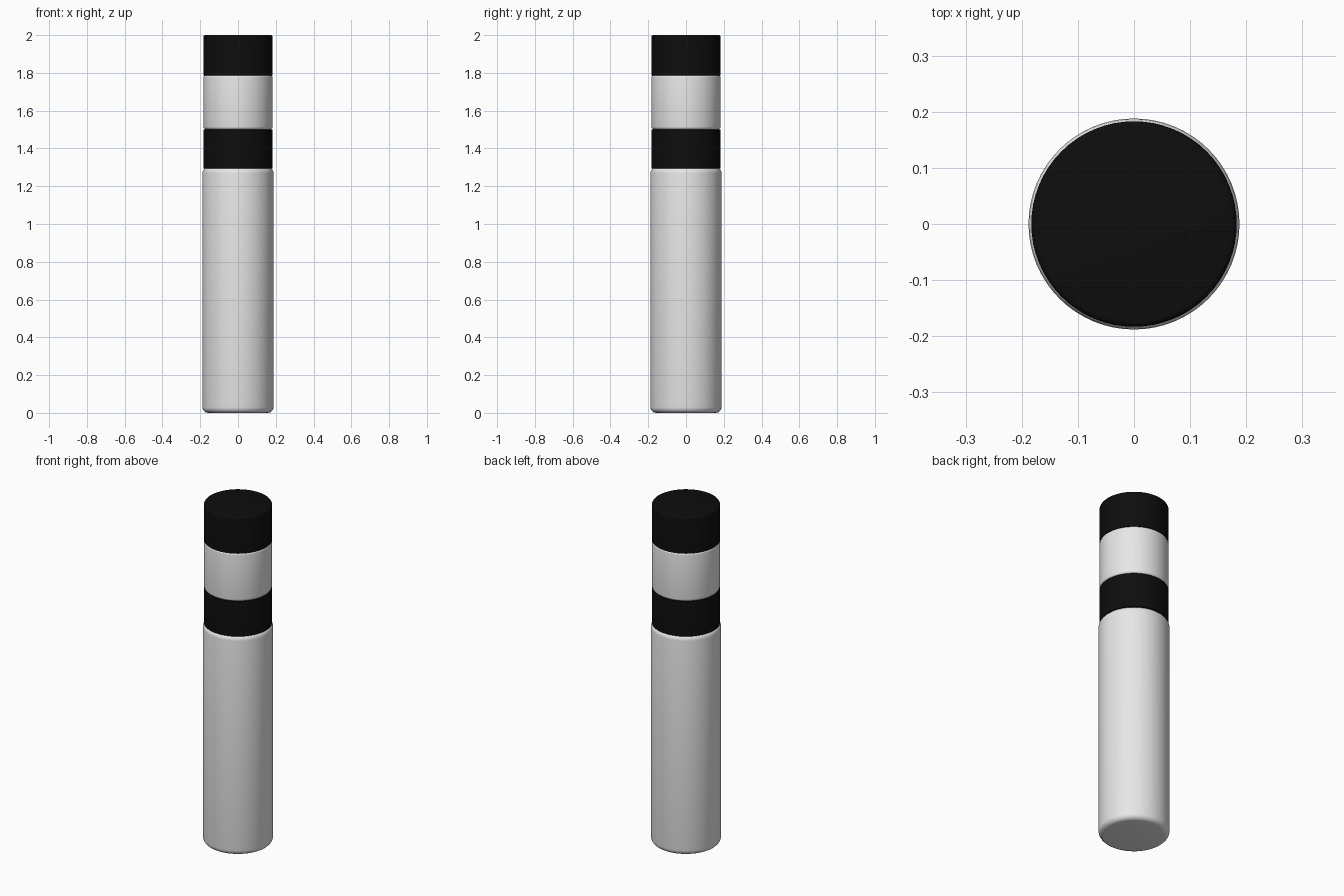
import bpy, bmesh, math

if "Cube" in bpy.data.objects:
    bpy.data.objects.remove(bpy.data.objects["Cube"])

SEGMENTS = 64


def material(name, rgb):
    m = bpy.data.materials.new(name)
    m.diffuse_color = (*rgb, 1.0)
    m.use_nodes = True
    m.node_tree.nodes["Principled BSDF"].inputs["Base Color"].default_value = m.diffuse_color
    return m


white = material("soft_white", (0.8, 0.8, 0.8))
black = material("matte_black", (0.004, 0.004, 0.004))


def drum(name, radius, z0, z1, round_bottom, round_top, mat):
    """Closed cylinder with rounded rims, lathed from a half profile."""
    def corner(z, r, sign):
        # Quarter-round rim running from the flat end to the wall
        if r == 0:
            return [(radius, z)]
        angles = [math.pi / 2 * i / 5 for i in range(6)]
        return [(radius - r + r * math.sin(a), z + sign * r * (1 - math.cos(a)))
                for a in angles]

    profile = corner(z0, round_bottom, 1) + corner(z1, round_top, -1)[::-1]
    bm = bmesh.new()
    rings = [[bm.verts.new((r * math.cos(2 * math.pi * i / SEGMENTS),
                            r * math.sin(2 * math.pi * i / SEGMENTS), z))
              for i in range(SEGMENTS)] for r, z in profile]
    for a, b in zip(rings, rings[1:]):
        for i in range(SEGMENTS):
            j = (i + 1) % SEGMENTS
            bm.faces.new((a[i], a[j], b[j], b[i]))
    bm.faces.new(rings[0][::-1])
    bm.faces.new(rings[-1])
    mesh = bpy.data.meshes.new(name)
    bm.to_mesh(mesh)
    bm.free()
    mesh.materials.append(mat)
    obj = bpy.data.objects.new(name, mesh)
    bpy.context.collection.objects.link(obj)
    bpy.context.view_layer.objects.active = obj
    obj.select_set(True)
    bpy.ops.object.shade_smooth_by_angle(angle=math.radians(35))
    obj.select_set(False)


# Main post, then the stacked bands up to the cap
drum("post_body", 0.188, 0.0, 1.30, 0.03, 0.03, white)
drum("lower_black_band", 0.183, 1.295, 1.50, 0.0, 0.004, black)
drum("upper_white_band", 0.183, 1.50, 1.79, 0.015, 0.015, white)
drum("top_black_cap", 0.183, 1.785, 2.0, 0.0, 0.01, black)
